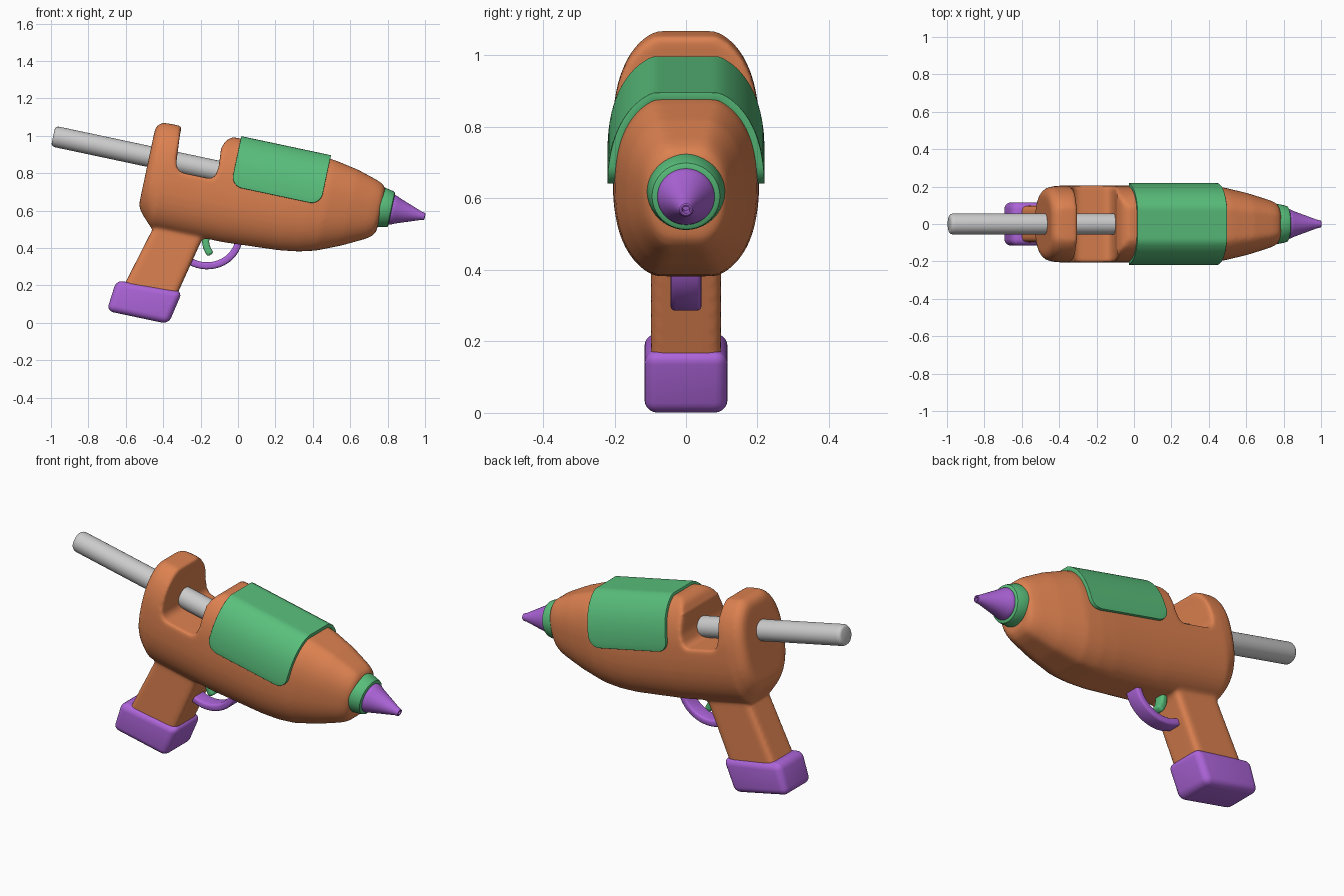
import bpy, bmesh, math
from mathutils import Matrix, Vector

if "Cube" in bpy.data.objects:
    bpy.data.objects.remove(bpy.data.objects["Cube"])

# Barrel frame: x runs along the tilted barrel axis
AXIS = Matrix.Translation((0, 0, 0.78)) @ Matrix.Rotation(math.radians(12), 4, 'Y')
WORLD = Matrix.Identity(4)


def material(name, rgb):
    m = bpy.data.materials.new(name)
    m.diffuse_color = (*rgb, 1)
    m.use_nodes = True
    m.node_tree.nodes["Principled BSDF"].inputs["Base Color"].default_value = m.diffuse_color
    return m


ORANGE = material("orange", (0.72, 0.22, 0.08))
GREEN = material("green", (0.10, 0.52, 0.20))
PURPLE = material("purple", (0.42, 0.13, 0.70))


def make(name, verts, faces, frame=WORLD, mat=None):
    mesh = bpy.data.meshes.new(name)
    mesh.from_pydata(verts, [], faces)
    bm = bmesh.new()
    bm.from_mesh(mesh)
    bmesh.ops.recalc_face_normals(bm, faces=bm.faces)
    bm.to_mesh(mesh)
    bm.free()
    ob = bpy.data.objects.new(name, mesh)
    bpy.context.collection.objects.link(ob)
    ob.matrix_world = frame
    if mat:
        mesh.materials.append(mat)
    return ob


def loft(name, rings, frame=AXIS, mat=None):
    n = len(rings[0])
    verts = [v for r in rings for v in r]
    faces = [(k * n + i, k * n + (i + 1) % n, (k + 1) * n + (i + 1) % n, (k + 1) * n + i)
             for k in range(len(rings) - 1) for i in range(n)]
    faces += [tuple(range(n)), tuple(range((len(rings) - 1) * n, len(rings) * n))]
    return make(name, verts, faces, frame, mat)


def lathe(name, profile, mat=None, v=0.0, n=40):
    return loft(name, [[(u, r * math.cos(2 * math.pi * i / n), v + r * math.sin(2 * math.pi * i / n))
                        for i in range(n)] for u, r in profile], AXIS, mat)


def prism(name, pts, half, frame=WORLD, mat=None):
    return loft(name, [[(x, s * half, z) for x, z in pts] for s in (-1, 1)], frame, mat)


def strip(name, pts, thick, half, mat):
    # curved band: offset a centre line to both sides, then extrude it
    p = [Vector(q) for q in pts]
    left, right = [], []
    for i, q in enumerate(p):
        d = (p[min(i + 1, len(p) - 1)] - p[max(i - 1, 0)]).normalized()
        nrm = Vector((-d.y, d.x)) * thick / 2
        left.append(q + nrm)
        right.append(q - nrm)
    return prism(name, left + right[::-1], half, WORLD, mat)


def bevel(ob, width, segments=4):
    m = ob.modifiers.new("bevel", 'BEVEL')
    m.width, m.segments, m.limit_method = width, segments, 'ANGLE'
    m.angle_limit = math.radians(40)


def finish(ob, angle=40):
    bpy.ops.object.select_all(action='DESELECT')
    ob.select_set(True)
    bpy.context.view_layer.objects.active = ob
    bpy.ops.object.convert(target='MESH')
    bpy.ops.object.shade_smooth_by_angle(angle=math.radians(angle))


def power(x, e):
    return math.copysign(abs(x) ** e, x)


def section(u, t, top, bottom, w):
    # rounded barrel section with flattened top and bottom
    c, h = (top + bottom) / 2, (top - bottom) / 2
    v = max(-h, min(h, 1.06 * h * power(math.sin(t), 0.833)))
    return (u, w * power(math.cos(t), 0.833), c + v)


# Barrel, with grip joined on and the loading notch cut out
stations = [(-.487, .16, -.25, .155), (-.475, .185, -.28, .18), (-.45, .2, -.31, .197),
            (-.40, .203, -.36, .205), (0, .203, -.357, .205), (.3, .203, -.337, .205),
            (.40, .202, -.322, .203), (.49, .195, -.298, .197), (.62, .171, -.242, .166),
            (.735, .137, -.182, .130), (.768, .122, -.158, .117), (.785, .10, -.13, .10)]
N = 64
body = loft("body", [[section(u, 2 * math.pi * (i + .5) / N, a, b, w) for i in range(N)]
                     for u, a, b, w in stations], AXIS, ORANGE)
grip = prism("grip_helper", [(-.42, .58), (-.22, .54), (-.17, .475), (-.20, .43), (-.34, .12),
                             (-.625, .17), (-.452, .51)], 0.098)
bevel(grip, 0.025)
notch = prism("notch_helper", [(-.352, .3), (-.35, .15), (-.338, 0), (-.325, -.025), (-.30, -.04),
                               (-.14, -.04), (-.12, -.02), (-.112, .03), (-.12, .13),
                               (-.105, .175), (-.07, .205), (-.07, .3)], 0.4, AXIS)
for helper, op in ((grip, 'UNION'), (notch, 'DIFFERENCE')):
    helper.hide_render = True
    m = body.modifiers.new(op.lower(), 'BOOLEAN')
    m.object, m.operation, m.solver = helper, op, 'EXACT'
m = body.modifiers.new("remesh", 'REMESH')
m.mode, m.voxel_size = 'VOXEL', 0.01
m = body.modifiers.new("soften", 'SMOOTH')
m.factor, m.iterations = 0.5, 10
bpy.context.view_layer.update()
finish(body, 70)
for helper in (grip, notch):
    bpy.data.objects.remove(helper)

# Side cover wrapped over the barrel, with rounded lower corners
U0, U1, LOW, R, COLS = -0.028, 0.462, -0.055, 0.06, 40
top, bottom, w = 0.206, -0.345, 0.209
c, h = (top + bottom) / 2, (top - bottom) / 2
corner = [R * (1 - math.cos(k * math.pi / 12)) for k in range(7)]
us = [U0 + d for d in corner] + [U0 + .16, U0 + .3] + [U1 - d for d in reversed(corner)]
verts = []
for u in us:
    d = min(R, u - U0, U1 - u)
    low = LOW + R - math.sqrt(max(0, R * R - (R - d) ** 2))
    t0 = math.asin(power((low - c) / (1.06 * h), 1.2))
    verts += [section(u, t0 + (math.pi - 2 * t0) * j / COLS, top, bottom, w) for j in range(COLS + 1)]
K = COLS + 1
faces = [(a * K + j, a * K + j + 1, (a + 1) * K + j + 1, (a + 1) * K + j)
         for a in range(len(us) - 1) for j in range(COLS)]
cover = make("cover", verts, faces, AXIS, GREEN)
m = cover.modifiers.new("thickness", 'SOLIDIFY')
m.thickness, m.offset = 0.022, 0
bevel(cover, 0.006, 3)
finish(cover)

# Glue stick
finish(lathe("glue_stick", [(-1.012, .04), (-1.009, .048), (-1.0, .054), (-.99, .056), (-.05, .056)],
             None, 0.008))

# Nozzle collar and hollow nozzle tip
finish(lathe("nozzle_collar", [(.75, .10), (.762, .107), (.775, .109), (.825, .099), (.836, .095),
                               (.84, .088), (.84, .05)], GREEN))
finish(lathe("nozzle", [(.82, .08), (.845, .08), (.858, .076), (.87, .07), (1.0, .023), (1.012, .021),
                        (1.02, .018), (1.022, .014), (1.02, .010), (.985, .009)], PURPLE))

# Foot under the grip
foot = prism("grip_foot", [(-.65, .228), (-.297, .168), (-.372, -.006), (-.702, .064)], 0.116, WORLD, PURPLE)
bevel(foot, 0.036, 5)
finish(foot)

# Trigger guard: smooth arc from grip to barrel
guard_pts = []
for k in range(17):
    a = math.radians(235 + k * 130 / 16)
    guard_pts.append((-.165 + .17 * math.cos(a), .46 + .155 * math.sin(a)))
guard_pts.insert(0, (-.30, .345))
guard = strip("trigger_guard", guard_pts, 0.038, 0.043, PURPLE)
bevel(guard, 0.012, 3)
finish(guard)

# Trigger
trigger = strip("trigger", [(-.165, .50), (-.172, .46), (-.173, .43), (-.168, .405), (-.159, .385),
                            (-.145, .365)], 0.038, 0.03, GREEN)
bevel(trigger, 0.012, 3)
finish(trigger)
